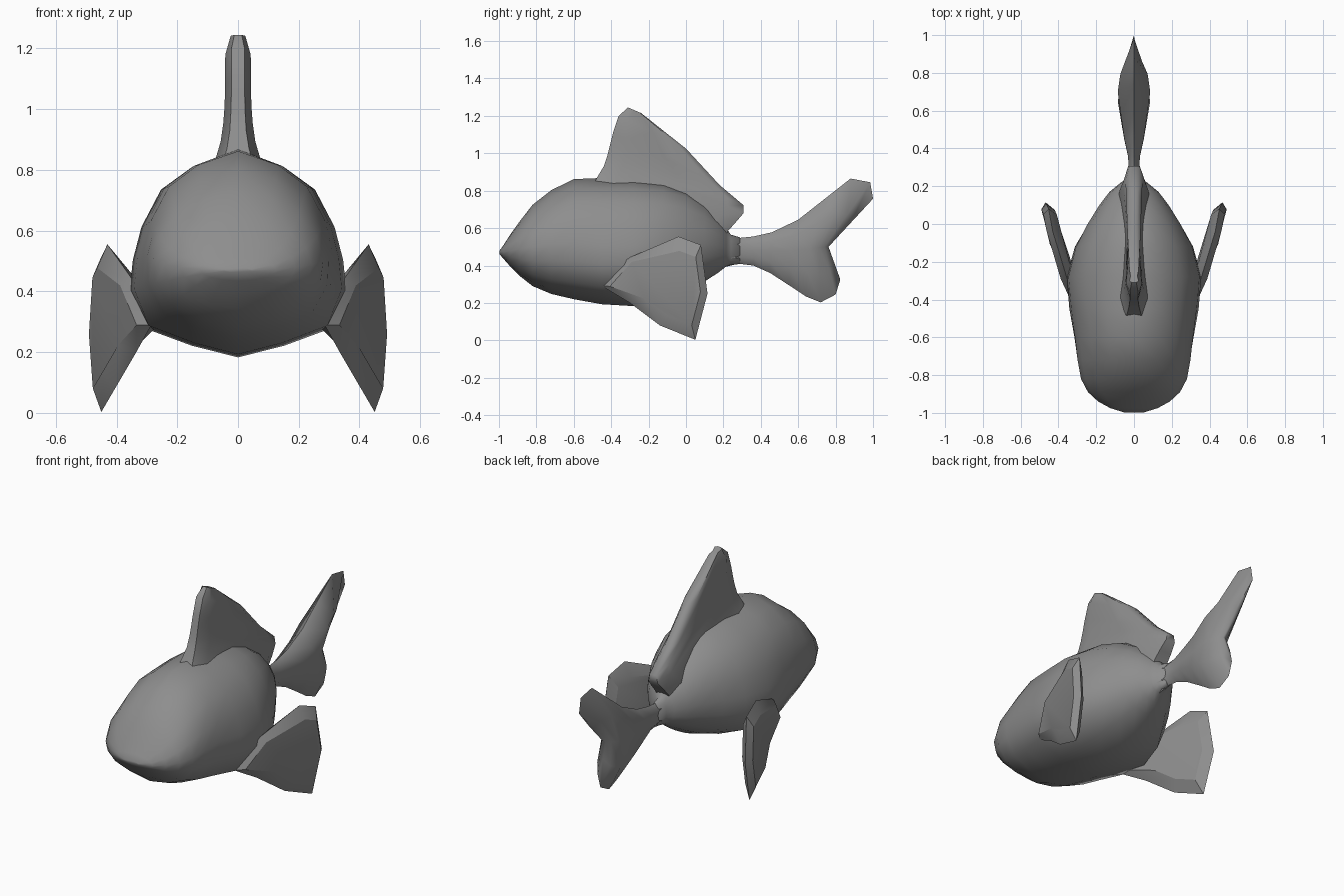
import bpy, bmesh
from math import radians, sin, cos, pi

if "Cube" in bpy.data.objects:
    bpy.data.objects.remove(bpy.data.objects["Cube"])

GREY = bpy.data.materials.new("dark_grey")
GREY.diffuse_color = (.27, .27, .27, 1)
GREY.use_nodes = True
GREY.node_tree.nodes["Principled BSDF"].inputs["Base Color"].default_value = GREY.diffuse_color


def loft(name, rings, angle=40, mirror=False):
    """Skin closed rings of equal point count and cap both ends."""
    bm = bmesh.new()
    loops = [[bm.verts.new(p) for p in r] for r in rings]
    n = len(rings[0])
    for a, b in zip(loops, loops[1:]):
        for i in range(n):
            j = (i + 1) % n
            bm.faces.new((a[i], a[j], b[j], b[i]))
    bm.faces.new(loops[0])
    bm.faces.new(loops[-1])
    bmesh.ops.recalc_face_normals(bm, faces=bm.faces)
    me = bpy.data.meshes.new(name)
    bm.to_mesh(me)
    bm.free()
    me.materials.append(GREY)
    ob = bpy.data.objects.new(name, me)
    bpy.context.collection.objects.link(ob)
    if mirror:
        ob.modifiers.new("mirror", 'MIRROR')
    bpy.ops.object.select_all(action='DESELECT')
    ob.select_set(True)
    bpy.context.view_layer.objects.active = ob
    bpy.ops.object.shade_smooth_by_angle(angle=radians(angle))
    return ob


# Body: half section (width, height fractions), flat-bellied in the middle,
# blending to an ellipse at the nose and the tail root
HALF = [(0, 0), (.42, .055), (.86, .14), (1, .32), (.97, .47),
        (.89, .63), (.71, .81), (.42, .92), (0, 1)]


def body_ring(y, w, zb, zt, k):
    pts = []
    for i, (fx, fz) in enumerate(HALF):
        a = pi * i / 8
        x = k * fx + (1 - k) * sin(a)
        z = k * fz + (1 - k) * (1 - cos(a)) / 2
        pts.append((w * x, y, zb + (zt - zb) * z))
    return pts + [(-x, yy, z) for x, yy, z in pts[-2:0:-1]]


BODY = [(-.998, .05, .462, .478, 0), (-.975, .125, .435, .51, 0),
        (-.94, .19, .395, .565, .1), (-.89, .245, .345, .635, .2),
        (-.82, .284, .290, .725, .4), (-.72, .304, .248, .803, .6),
        (-.60, .320, .22, .862, .8), (-.45, .342, .193, .868, 1),
        (-.28, .357, .183, .865, 1), (-.12, .315, .212, .845, .9),
        (0, .25, .26, .80, .6), (.10, .185, .315, .73, .3),
        (.17, .13, .36, .66, 0), (.215, .075, .395, .60, 0),
        (.24, .04, .404, .565, 0), (.29, .026, .408, .55, 0)]
loft("body", [body_ring(*b) for b in BODY], 80)


# Dorsal fin: rows from base to tip (front y,z, back y,z, front and back half width)
def fin_row(fy, fz, by, bz, wf, wb):
    pts = []
    for t, s in ((0, .5), (.12, 1), (.5, .75), (.88, 1), (1, .5)):
        x = s * (wf + (wb - wf) * t)
        pts.append((x, fy + (by - fy) * t, fz + (bz - fz) * t))
    return pts + [(-x, y, z) for x, y, z in reversed(pts)]


DORSAL = [(-.50, .82, .19, .52, .10, .08), (-.475, .872, .225, .585, .072, .085),
          (-.44, .93, .265, .63, .054, .078), (-.42, .99, .308, .68, .047, .06),
          (-.405, 1.05, .308, .722, .044, .045), (-.39, 1.11, .18, .83, .043, .04),
          (-.36, 1.2, .0, 1.025, .043, .034), (-.31, 1.245, -.24, 1.215, .024, .024)]
loft("dorsal_fin", [fin_row(*d) for d in DORSAL], 50)


# Tail: each section has top, middle and bottom (y,z) plus half thickness
def tail_ring(top, mid, bot, w):
    def mix(a, b):
        return ((a[0] + b[0]) / 2, (a[1] + b[1]) / 2)
    right = [(w, *mix(top, mid)), (w * .75, *mid), (w, *mix(mid, bot))]
    left = [(-x, y, z) for x, y, z in reversed(right)]
    return [(0, *top), *right, (0, *bot), *left]


TAIL = [((.2, .58), (.2, .48), (.2, .39), .04),
        ((.28, .547), (.28, .48), (.28, .41), .026),
        ((.36, .555), (.36, .48), (.36, .40), .032),
        ((.46, .578), (.45, .48), (.45, .36), .052),
        ((.60, .645), (.56, .48), (.55, .295), .07),
        ((.74, .755), (.66, .49), (.64, .235), .086),
        ((.88, .865), (.71, .495), (.72, .203), .072),
        ((.985, .845), (.74, .50), (.80, .245), .042),
        ((1.0, .757), (.762, .50), (.825, .325), .012)]
loft("tail_fin", [tail_ring(*t) for t in TAIL], 60)

# Pectoral fins: outline between two inset faces, mirrored across x
OUT = [(.285, -.45, .29), (.345, -.32, .435), (.43, -.04, .555), (.452, .08, .51),
       (.468, .115, .25), (.45, .05, .003), (.405, -.14, .08), (.335, -.3, .20)]
CEN = (.425, -.02, .28)


def inset(dx, f):
    """Shrink the outline towards the centre, keeping the root end in the body."""
    pts = []
    for i, (x, y, z) in enumerate(OUT):
        g = .9 if i < 2 else f
        pts.append(tuple(c + (p - c) * g + d for p, c, d in
                         zip((x, y, z), CEN, (dx, 0, 0))))
    return pts


loft("pectoral_fin", [inset(-.035, .7), OUT, inset(.035, .72)], 25, mirror=True)
